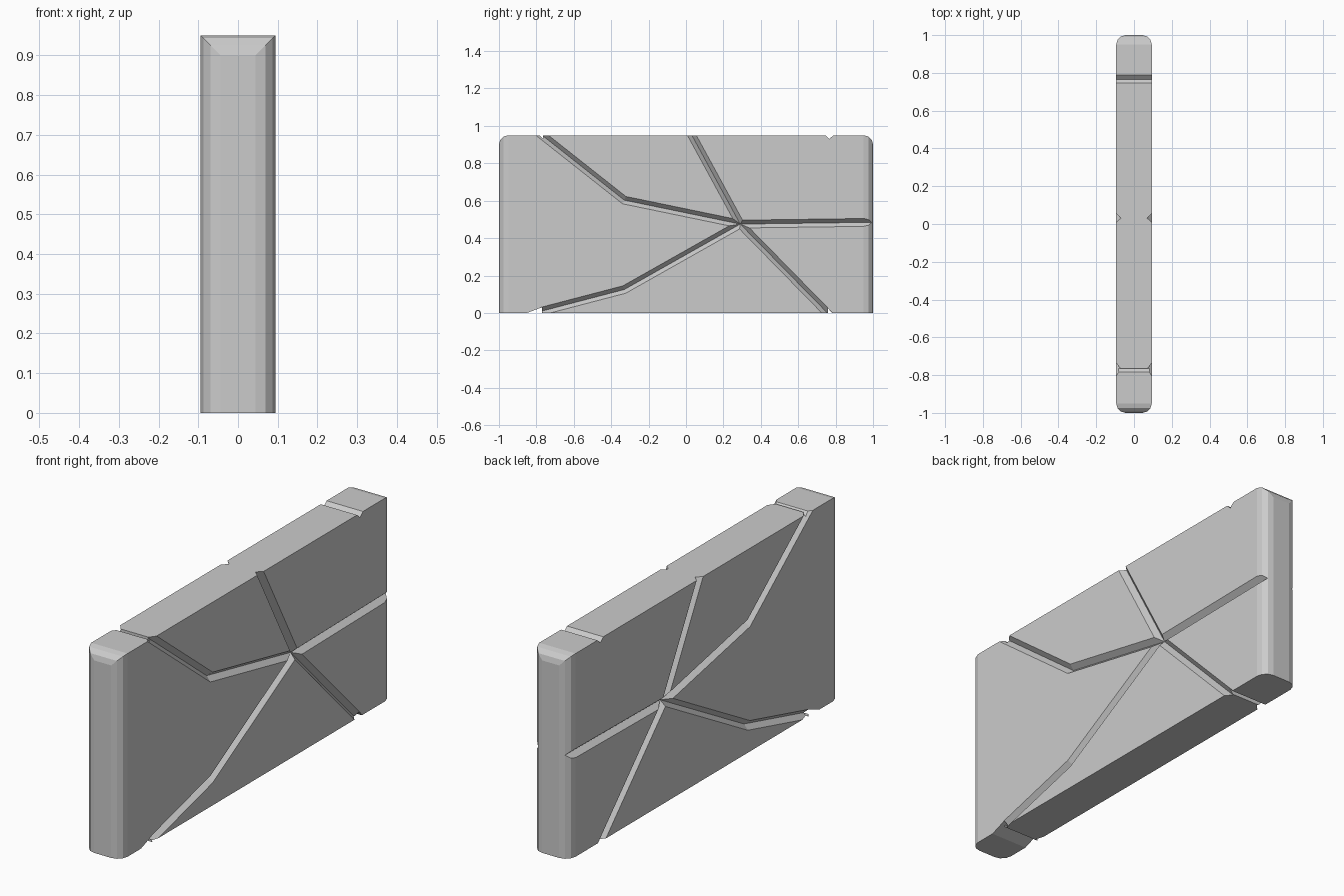
import bpy, bmesh
from mathutils import Vector

if "Cube" in bpy.data.objects:
    bpy.data.objects.remove(bpy.data.objects["Cube"])

HX, TOP = 0.094, 0.95          # half thickness, height
GW, GD = 0.021, 0.025          # groove half width and depth


def new_object(name, bm):
    bmesh.ops.recalc_face_normals(bm, faces=bm.faces)
    mesh = bpy.data.meshes.new(name)
    bm.to_mesh(mesh)
    bm.free()
    obj = bpy.data.objects.new(name, mesh)
    bpy.context.collection.objects.link(obj)
    return obj


def loft(name, rings):
    """Closed solid through equal-sized rings of points."""
    bm = bmesh.new()
    rows = [[bm.verts.new(p) for p in r] for r in rings]
    n = len(rows[0])
    for a, b in zip(rows, rows[1:]):
        for i in range(n):
            bm.faces.new((a[i], a[(i + 1) % n], b[(i + 1) % n], b[i]))
    bm.faces.new(rows[0])
    bm.faces.new(rows[-1])
    bmesh.ops.triangulate(bm, faces=bm.faces)
    return new_object(name, bm)


def groove(path, side):
    """V-shaped cutter following a (y, z) path on one broad face."""
    pts = [Vector(p) for p in path]
    rings = []
    out = 0.01
    w = GW * (GD + out) / GD
    for i, p in enumerate(pts):
        dirs = [(b - a).normalized() for a, b in zip(pts, pts[1:])][max(i - 1, 0):i + 1]
        d = sum(dirs, Vector((0, 0))).normalized()
        n = Vector((-d.y, d.x)) / d.dot(dirs[0])
        a, b = p + n * w, p - n * w
        rings.append([(side * (HX + out), *a), (side * (HX + out), *b),
                      (side * (HX - GD), *p)])
    return loft("groove_cutter", rings)


def notch(profile):
    """Cutter running right across the slab thickness."""
    return loft("notch_cutter", [[(x, y, z) for y, z in profile] for x in (-0.2, 0.2)])


# Slab with rounded ends and top end edges
bm = bmesh.new()
bmesh.ops.create_cube(bm, size=1)
for v in bm.verts:
    v.co = Vector((v.co.x * 2 * HX, v.co.y * 2, (v.co.z + 0.5) * TOP))
edges = []
for e in bm.edges:
    a, b = (v.co for v in e.verts)
    upright = abs(a.z - b.z) > 0.1
    top_end = abs(a.x - b.x) > 0.1 and a.z > 0.5
    if upright or top_end:
        edges.append(e)
bmesh.ops.bevel(bm, geom=edges, offset=0.05, offset_type='OFFSET', segments=3,
                profile=0.5, affect='EDGES', clamp_overlap=True)
slab = new_object("cracked_slab", bm)

# Crack paths spreading from one hub, repeated on both faces
hub = (0.29, 0.475)
paths = [
    [hub, (-0.33, 0.603), (-0.80, 0.974)],
    [hub, (0.015, 0.98)],
    [hub, (1.03, 0.485)],
    [hub, (0.785, -0.03)],
    [hub, (-0.33, 0.125), (-0.77, 0.01)],
]
cutters = [groove(p, s) for s in (-1, 1) for p in paths]

# Notches across the top and bottom edges
cutters += [
    notch([(0.735, 0.96), (0.80, 0.96), (0.766, 0.93)]),
    notch([(-0.795, 0.96), (-0.765, 0.96), (-0.765, 0.931)]),
    notch([(-0.877, -0.01), (-0.77, -0.01), (-0.77, 0.03)]),
    notch([(0.76, -0.01), (0.79, -0.01), (0.76, 0.024)]),
]

# Carve everything, then bake the result
for c in cutters:
    c.hide_render = True
    m = slab.modifiers.new("carve", 'BOOLEAN')
    m.operation, m.solver, m.object = 'DIFFERENCE', 'EXACT', c
bpy.context.view_layer.update()
dg = bpy.context.evaluated_depsgraph_get()
baked = bpy.data.meshes.new_from_object(slab.evaluated_get(dg))
slab.modifiers.clear()
slab.data = baked
for c in cutters:
    bpy.data.objects.remove(c)
